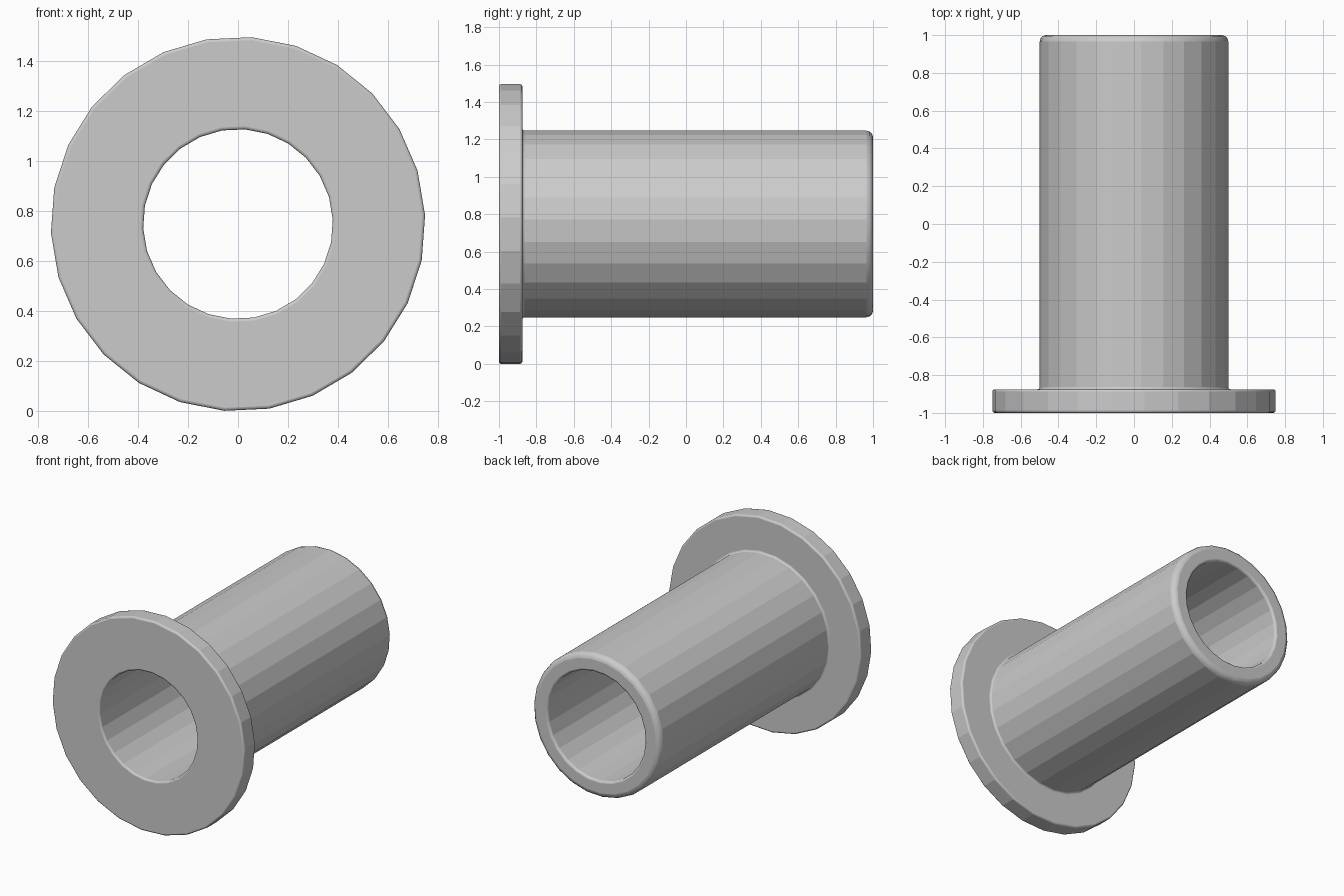
import bpy, bmesh
from math import sin, cos, pi, radians
from mathutils import Vector

if "Cube" in bpy.data.objects:
    bpy.data.objects.remove(bpy.data.objects["Cube"])

SIDES, OFFSET, CZ = 26, radians(2.7), 0.748

# Closed profile: (radius, y, corner rounding)
corners = [
    (0.38, -1.0, 0.012), (0.75, -1.0, 0.012),      # flange front
    (0.75, -0.875, 0.012), (0.50, -0.875, 0.012),  # flange back, neck
    (0.50, 1.0, 0.035), (0.38, 1.0, 0.015),        # tube mouth
]


def rounded(corners, segs=3):
    """Round each profile corner; flag the steps that lie on an arc."""
    pts, on_arc = [], []
    n = len(corners)
    for i, (r, y, b) in enumerate(corners):
        p = Vector((r, y))
        d0 = (Vector(corners[i - 1][:2]) - p).normalized()
        d1 = (Vector(corners[(i + 1) % n][:2]) - p).normalized()
        centre = p + (d0 + d1) * b
        for k in range(segs + 1):
            t = k / segs * pi / 2
            pts.append(centre - d1 * b * cos(t) - d0 * b * sin(t))
            on_arc.append(k < segs)
    return pts, on_arc


# Flanged sleeve: profile revolved about the y axis
pts, on_arc = rounded(corners)
bm = bmesh.new()
rings = []
for s in range(SIDES):
    a = OFFSET + 2 * pi * s / SIDES
    rings.append([bm.verts.new((p.x * cos(a), p.y, CZ + p.x * sin(a))) for p in pts])
for s in range(SIDES):
    A, B = rings[s], rings[(s + 1) % SIDES]
    for i in range(len(pts)):
        j = (i + 1) % len(pts)
        f = bm.faces.new((A[i], A[j], B[j], B[i]))
        f.smooth = on_arc[i]      # faceted walls, soft rounded edges
bmesh.ops.recalc_face_normals(bm, faces=bm.faces)
mesh = bpy.data.meshes.new("flanged_sleeve")
bm.to_mesh(mesh)
bm.free()
bpy.context.collection.objects.link(bpy.data.objects.new("flanged_sleeve", mesh))
